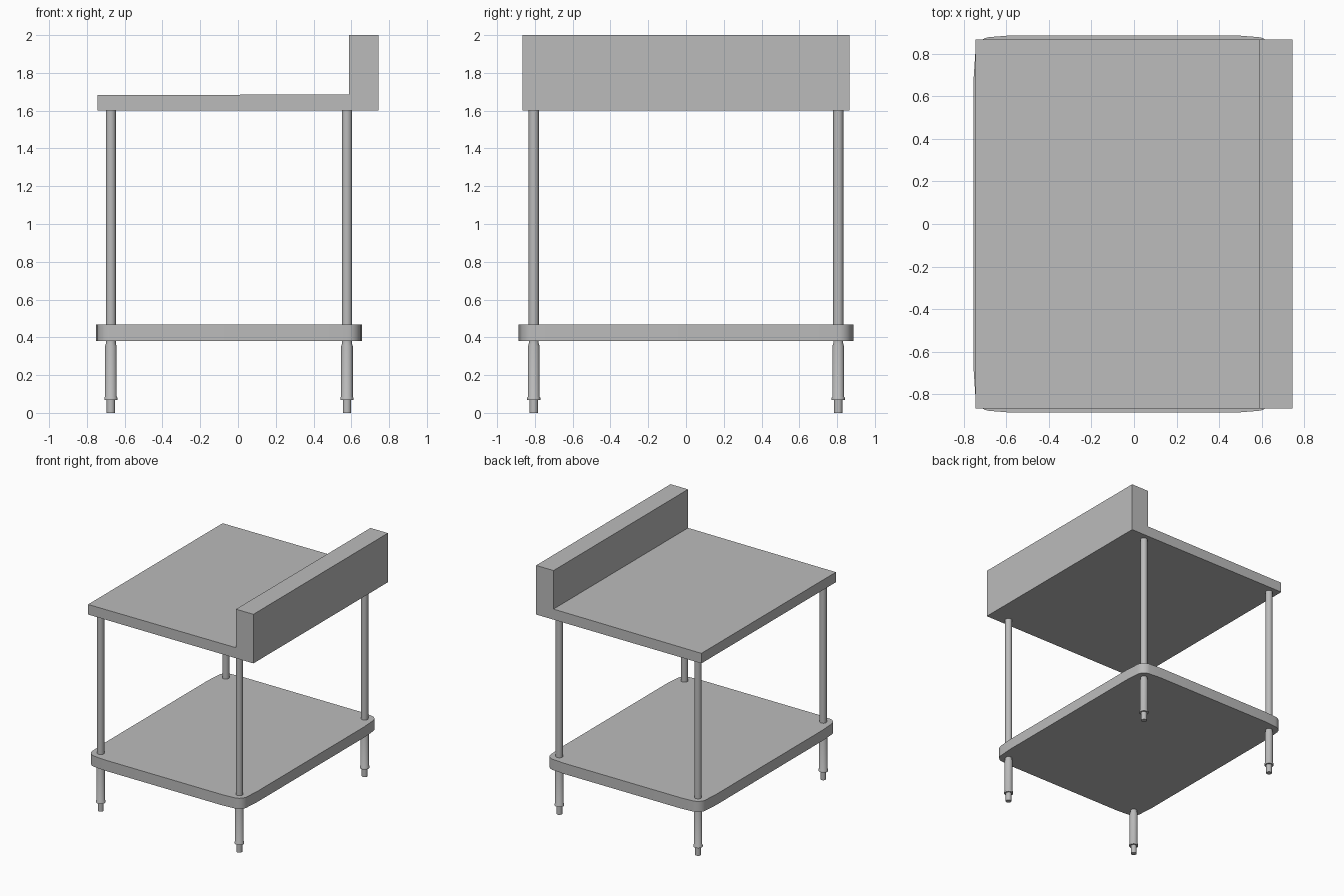
import bpy, bmesh, math

cube = bpy.data.objects.get("Cube")
if cube:
    bpy.data.objects.remove(cube, do_unlink=True)

steel = bpy.data.materials.new("brushed_steel_grey")
steel.use_nodes = True
GREY = (0.5, 0.5, 0.5, 1)
steel.diffuse_color = GREY
steel.node_tree.nodes["Principled BSDF"].inputs["Base Color"].default_value = GREY


def make_object(name, bm, smooth=False):
    bmesh.ops.recalc_face_normals(bm, faces=bm.faces)
    mesh = bpy.data.meshes.new(name)
    bm.to_mesh(mesh)
    bm.free()
    mesh.materials.append(steel)
    obj = bpy.data.objects.new(name, mesh)
    bpy.context.collection.objects.link(obj)
    if smooth:
        bpy.ops.object.select_all(action='DESELECT')
        obj.select_set(True)
        bpy.context.view_layer.objects.active = obj
        bpy.ops.object.shade_smooth_by_angle(angle=math.radians(35))
    return obj


def extrude_outline(name, points, offset, smooth=False):
    """Solid made by sweeping a closed outline along an offset."""
    bm = bmesh.new()
    face = bm.faces.new([bm.verts.new(p) for p in points])
    swept = bmesh.ops.extrude_face_region(bm, geom=[face], use_keep_orig=True)
    moved = [g for g in swept["geom"] if isinstance(g, bmesh.types.BMVert)]
    bmesh.ops.translate(bm, verts=moved, vec=offset)
    return make_object(name, bm, smooth)


def lathe(name, profile, x, y, sides=24):
    """Closed turned part from (radius, height) pairs."""
    bm = bmesh.new()
    rings = []
    for r, z in profile:
        rings.append([bm.verts.new((x + r * math.cos(math.tau * i / sides),
                                    y + r * math.sin(math.tau * i / sides), z))
                      for i in range(sides)])
    for a, b in zip(rings, rings[1:]):
        for i in range(sides):
            j = (i + 1) % sides
            bm.faces.new((a[i], a[j], b[j], b[i]))
    bm.faces.new(rings[0])
    bm.faces.new(rings[-1])
    return make_object(name, bm, True)


# Worktop and its raised splash along the +x side, as one profile
HALF_DEPTH = 0.866
profile = [(-0.745, 1.6), (0.745, 1.6), (0.745, 2.0), (0.588, 2.0),
           (0.588, 1.686), (-0.745, 1.682)]
extrude_outline("worktop_with_splash", [(x, -HALF_DEPTH, z) for x, z in profile],
                (0, 2 * HALF_DEPTH, 0))

# Lower shelf: rounded corners around the legs, edges bowing out very slightly
LEG_X = (-0.673, 0.577)
LEG_Y = 0.806
MID_X = sum(LEG_X) / 2
RADIUS, BOW, STEPS = 0.072, 0.008, 8
half_x = (LEG_X[1] - LEG_X[0]) / 2
outline = []
for quarter, (sx, sy) in enumerate([(1, 1), (-1, 1), (-1, -1), (1, -1)]):
    corner = []
    for i in range(STEPS + 1):
        a = math.pi / 2 * i / STEPS
        corner.append((sx * (half_x + RADIUS * math.cos(a)),
                       sy * (LEG_Y + RADIUS * math.sin(a))))
    corner.insert(0, (sx * (half_x + RADIUS + BOW), sy * (LEG_Y - 0.12)))
    corner.append((sx * (half_x - 0.1), sy * (LEG_Y + RADIUS + BOW)))
    outline += corner if quarter % 2 == 0 else corner[::-1]
extrude_outline("lower_shelf", [(MID_X + x, y, 0.38) for x, y in outline],
                (0, 0, 0.087), True)

# Legs: slim post above the shelf, thicker sleeve below, adjustable foot
POST = [(0.027, 0.46), (0.027, 1.605)]
SLEEVE = [(0.035, 0.068), (0.035, 0.08), (0.031, 0.086), (0.031, 0.352),
          (0.026, 0.368), (0.026, 0.385)]
FOOT = [(0.022, 0), (0.022, 0.07)]
for x, side in zip(LEG_X, ("right", "left")):
    for y, end in ((-LEG_Y, "front"), (LEG_Y, "back")):
        for part, shape in (("post", POST), ("sleeve", SLEEVE), ("foot", FOOT)):
            lathe(f"{end}_{side}_leg_{part}", shape, x, y)
